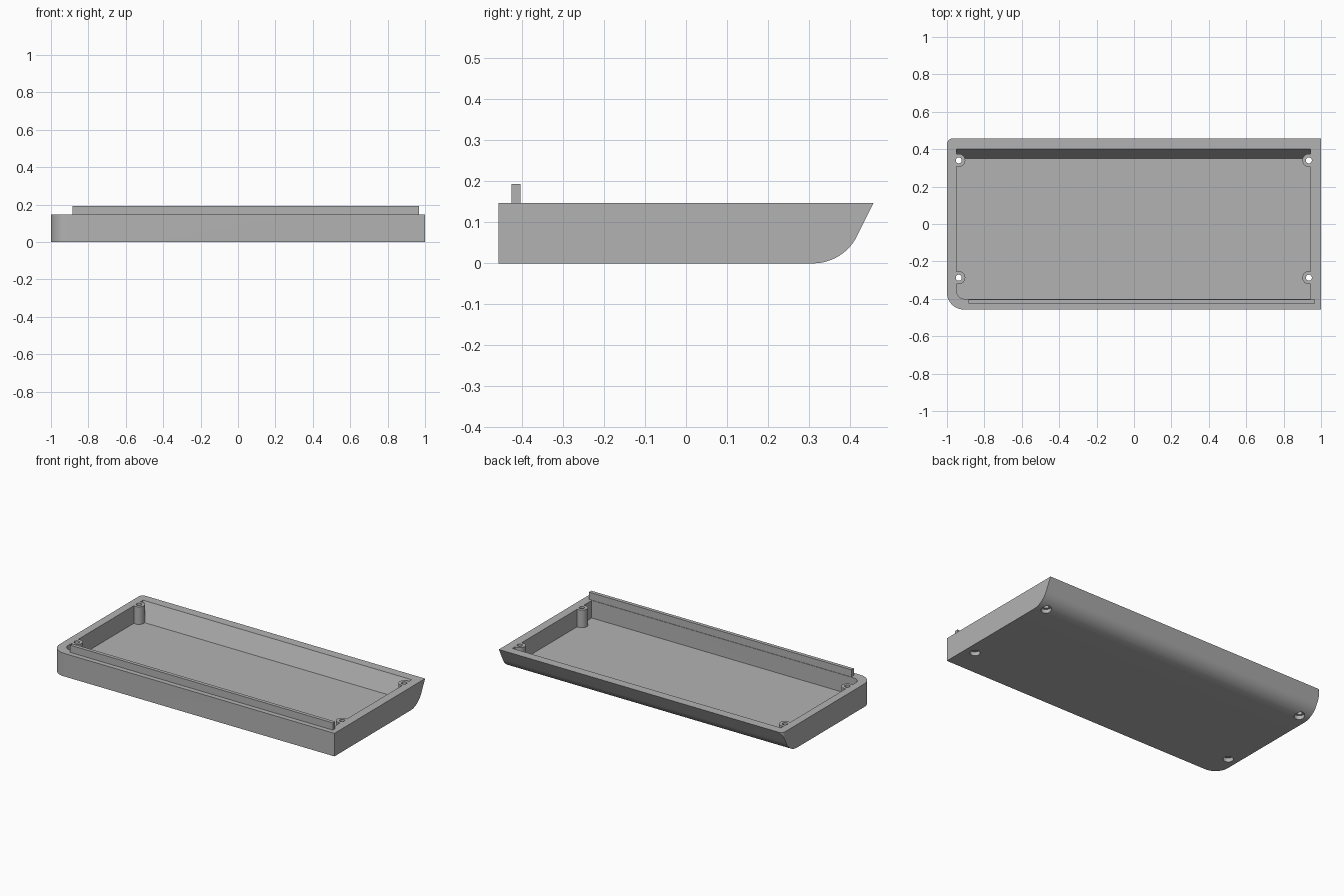
import bpy, bmesh, math
from mathutils import Vector, Matrix

if "Cube" in bpy.data.objects:
    bpy.data.objects.remove(bpy.data.objects["Cube"])

grey = bpy.data.materials.new("light grey")
grey.diffuse_color = (0.45, 0.45, 0.45, 1)
grey.use_nodes = True
grey.node_tree.nodes["Principled BSDF"].inputs["Base Color"].default_value = grey.diffuse_color


def rounded(corners, steps=12):
    """Polygon outline from (u, v, radius) corners."""
    out = []
    n = len(corners)
    for i, (u, v, r) in enumerate(corners):
        p = Vector((u, v))
        if r == 0:
            out.append(p)
            continue
        a = (Vector(corners[i - 1][:2]) - p).normalized()
        b = (Vector(corners[(i + 1) % n][:2]) - p).normalized()
        half = a.angle(b) / 2
        centre = p + (a + b).normalized() * (r / math.sin(half))
        start = p + a * (r / math.tan(half)) - centre
        end = p + b * (r / math.tan(half)) - centre
        sweep = math.pi - 2 * half
        for k in range(steps + 1):
            t = k / steps
            d = (start * math.sin((1 - t) * sweep) + end * math.sin(t * sweep)) / math.sin(sweep)
            out.append(centre + d)
    return out


def prism(name, outline, lo, hi, axis):
    """Extrude an outline along x (outline is y,z) or z (outline is x,y)."""
    bm = bmesh.new()
    place = (lambda p: (lo, p.x, p.y)) if axis == "x" else (lambda p: (p.x, p.y, lo))
    face = bm.faces.new([bm.verts.new(place(p)) for p in outline])
    ext = bmesh.ops.extrude_face_region(bm, geom=[face])
    step = Vector((hi - lo, 0, 0)) if axis == "x" else Vector((0, 0, hi - lo))
    bmesh.ops.translate(bm, vec=step, verts=[g for g in ext["geom"] if isinstance(g, bmesh.types.BMVert)])
    return finish(name, bm)


def cylinder(name, x, y, r, lo, hi):
    bm = bmesh.new()
    bmesh.ops.create_cone(bm, cap_ends=True, segments=32, radius1=r, radius2=r, depth=hi - lo,
                          matrix=Matrix.Translation((x, y, (lo + hi) / 2)))
    return finish(name, bm)


def finish(name, bm):
    bmesh.ops.recalc_face_normals(bm, faces=bm.faces[:])
    me = bpy.data.meshes.new(name)
    bm.to_mesh(me)
    bm.free()
    me.materials.append(grey)
    ob = bpy.data.objects.new(name, me)
    bpy.context.collection.objects.link(ob)
    return ob


def combine(target, tool, operation):
    mod = target.modifiers.new("cut", "BOOLEAN")
    mod.operation, mod.object, mod.solver = operation, tool, "EXACT"
    bpy.context.view_layer.objects.active = target
    bpy.ops.object.modifier_apply(modifier=mod.name)
    bpy.data.objects.remove(tool)


# outer body: side profile with curved back, trimmed by the plan outline
tray = prism("tray", rounded([(-0.457, 0, 0), (0.384, 0, 0.12), (0.457, 0.147, 0), (-0.457, 0.147, 0)]),
             -1, 1, "x")
plan = rounded([(-1, -0.457, 0.09), (1.1, -0.457, 0), (1.1, 0.457, 0), (-1, 0.457, 0.03)])
combine(tray, prism("plan_cutter", plan, -0.1, 0.3, "z"), "INTERSECT")

# cavity with sloped back wall and one rounded corner
cavity = prism("cavity_cutter", rounded([(-0.40, 0.035, 0), (0.35, 0.035, 0), (0.4237, 0.2, 0), (-0.40, 0.2, 0)]),
               -0.95, 0.945, "x")
inner = rounded([(-0.95, -0.40, 0.045), (1.1, -0.40, 0), (1.1, 0.5, 0), (-0.95, 0.5, 0)])
combine(cavity, prism("inner_plan_cutter", inner, -0.1, 0.3, "z"), "INTERSECT")

# screw posts are left standing in the cavity
spots = [(x, y) for x in (-0.937, 0.935) for y in (-0.287, 0.34)]
for x, y in spots:
    combine(cavity, cylinder("post", x, y, 0.035, -0.1, 0.3), "DIFFERENCE")
combine(tray, cavity, "DIFFERENCE")

# screw holes with a wider recess underneath
for x, y in spots:
    combine(tray, cylinder("hole_cutter", x, y, 0.016, -0.1, 0.3), "DIFFERENCE")
    combine(tray, cylinder("recess_cutter", x, y, 0.03, -0.1, 0.025), "DIFFERENCE")

# raised lip along the front rim
lip = prism("lip", rounded([(-0.885, -0.426, 0), (0.967, -0.426, 0), (0.967, -0.403, 0), (-0.885, -0.403, 0)]),
            0.1, 0.193, "z")
combine(tray, lip, "UNION")

bpy.ops.object.select_all(action="DESELECT")
tray.select_set(True)
bpy.context.view_layer.objects.active = tray
bpy.ops.object.shade_smooth_by_angle(angle=math.radians(25))
